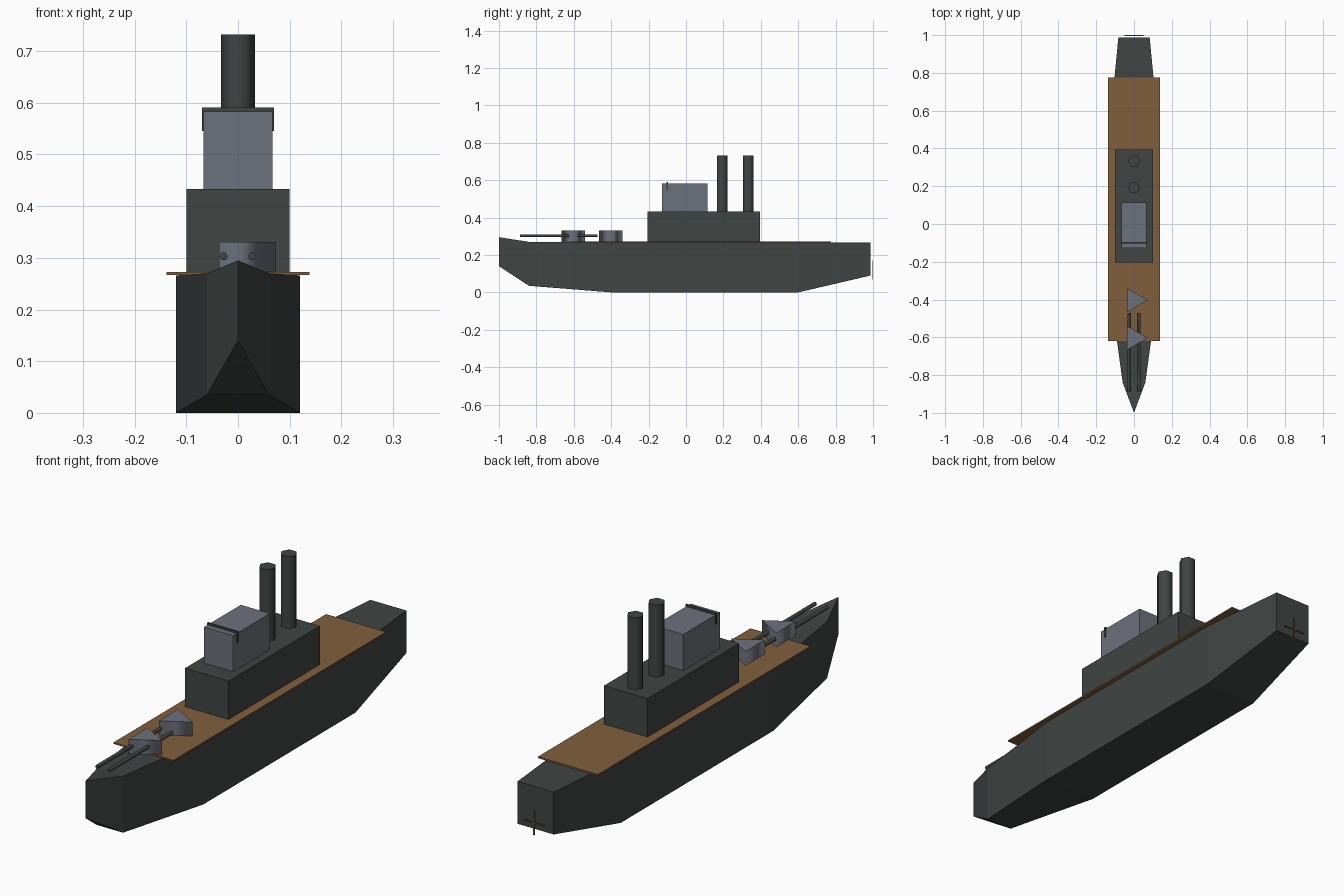
import bpy, bmesh, math

cube = bpy.data.objects.get("Cube")
if cube:
    bpy.data.objects.remove(cube, do_unlink=True)


def material(name, colour):
    m = bpy.data.materials.new(name)
    m.use_nodes = True
    m.diffuse_color = (*colour, 1)
    node = m.node_tree.nodes["Principled BSDF"]
    node.inputs["Base Color"].default_value = (*colour, 1)
    node.inputs["Roughness"].default_value = 0.8
    return m


DARK = material("dark_grey_green", (0.05, 0.059, 0.057))
GREY = material("blue_grey", (0.152, 0.165, 0.2))
WOOD = material("deck_brown", (0.22, 0.114, 0.045))
BRASS = material("propeller_bronze", (0.25, 0.115, 0.035))


def finish(name, bm, mat):
    bmesh.ops.recalc_face_normals(bm, faces=bm.faces)
    mesh = bpy.data.meshes.new(name)
    bm.to_mesh(mesh)
    bm.free()
    mesh.materials.append(mat)
    ob = bpy.data.objects.new(name, mesh)
    bpy.context.collection.objects.link(ob)
    return ob


def box(name, mat, x, y, z):
    """Box spanning the (low, high) range on each axis."""
    bm = bmesh.new()
    bmesh.ops.create_cube(bm, size=1)
    for v in bm.verts:
        for i, (low, high) in enumerate((x, y, z)):
            v.co[i] = high if v.co[i] > 0 else low
    return finish(name, bm, mat)


def prism(name, mat, sides, radius, start, length, along_y=False):
    """Upright or lengthwise prism with smooth sides and flat caps."""
    bm = bmesh.new()
    rings = []
    for d in (0, length):
        ring = []
        for i in range(sides):
            a = math.tau * i / sides
            u, v = radius * math.cos(a), radius * math.sin(a)
            offset = (u, d, v) if along_y else (u, v, d)
            ring.append(bm.verts.new([s + o for s, o in zip(start, offset)]))
        rings.append(ring)
        bm.faces.new(ring)
    for i in range(sides):
        j = (i + 1) % sides
        face = bm.faces.new((rings[0][i], rings[0][j], rings[1][j], rings[1][i]))
        face.smooth = True
    return finish(name, bm, mat)


# Hull: stations of (y, half width, keel height, deck height)
stations = [(-1, 0, 0.14, 0.295), (-0.84, 0.06, 0.035, 0.27),
            (-0.4, 0.12, 0, 0.266), (0.6, 0.12, 0, 0.266),
            (0.987, 0.083, 0.09, 0.266)]
bm = bmesh.new()
loops = [[bm.verts.new(p) for p in ((-w, y, lo), (w, y, lo), (w, y, hi), (-w, y, hi))]
         for y, w, lo, hi in stations]
for a, b in zip(loops, loops[1:]):
    for i in range(4):
        j = (i + 1) % 4
        bm.faces.new((a[i], a[j], b[j], b[i]))
bm.faces.new(loops[-1])
bmesh.ops.remove_doubles(bm, verts=bm.verts, dist=0.0001)
finish("hull", bm, DARK)

# Deck and superstructure
box("deck", WOOD, (-0.138, 0.138), (-0.62, 0.775), (0.267, 0.273))
box("superstructure", DARK, (-0.1, 0.1), (-0.205, 0.395), (0.27, 0.433))
box("bridge", GREY, (-0.067, 0.067), (-0.127, 0.114), (0.433, 0.583))
box("bridge_band", DARK, (-0.07, 0.07), (-0.104, -0.096), (0.545, 0.591))

# Funnels
for name, y in (("front_funnel", 0.193), ("rear_funnel", 0.333)):
    prism(name, DARK, 6, 0.033, (0, y, 0.43), 0.302)

# Turrets and gun barrels
for name, y in (("front_turret", -0.603), ("rear_turret", -0.403)):
    prism(name, GREY, 3, 0.073, (0, y, 0.27), 0.061)
for side, x in (("right", -0.0275), ("left", 0.0275)):
    prism(side + "_gun_barrel", DARK, 6, 0.008, (x, -0.887, 0.303), 0.415, along_y=True)

# Propeller blades
box("propeller_blade_across", BRASS, (-0.05, 0.05), (0.996, 1), (0.118, 0.122))
box("propeller_blade_upright", BRASS, (-0.003, 0.003), (0.996, 1), (0.07, 0.17))
